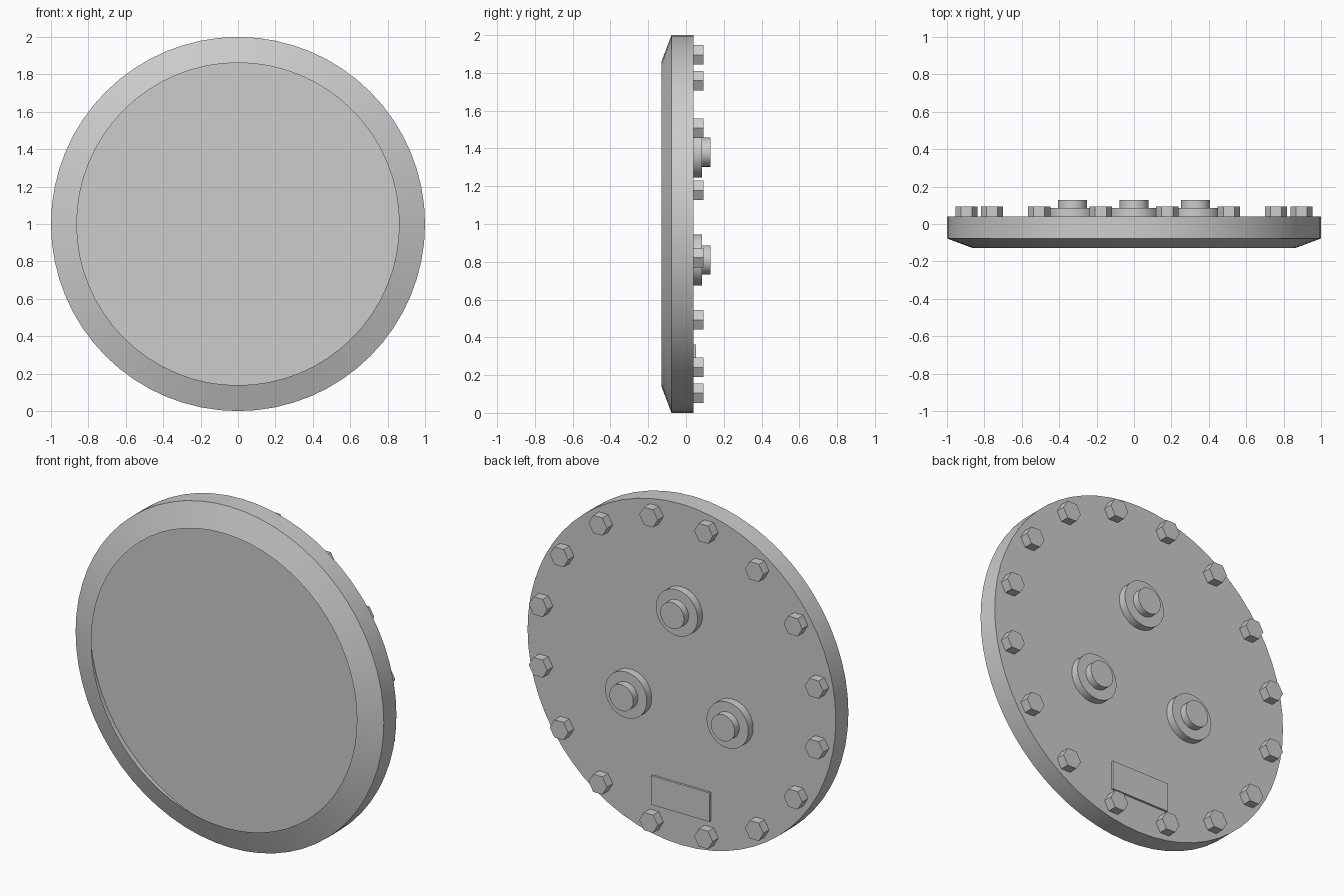
import bpy
from math import cos, sin, pi, radians
from mathutils import Matrix

cube = bpy.data.objects.get("Cube")
if cube:
    bpy.data.objects.remove(cube, do_unlink=True)

GREY = (0.604, 0.604, 0.604, 1)
steel = bpy.data.materials.new("grey_steel")
steel.use_nodes = True
steel.diffuse_color = GREY
steel.node_tree.nodes["Principled BSDF"].inputs["Base Color"].default_value = GREY

BACK = 0.04     # rear face of the cover
FRONT = -0.129  # front edge of the rim
CENTRE = 1.0    # height of the cover axis


def turned(name, profile, x=0, z=CENTRE, sides=48):
    """Solid of revolution about a y axis; profile is (radius, y), front to back."""
    verts, faces = [], []
    for r, y in profile:
        for i in range(sides):
            a = 2 * pi * i / sides
            verts.append((r * cos(a), y, r * sin(a)))
    for k in range(len(profile) - 1):
        for i in range(sides):
            j = (i + 1) % sides
            a, b = k * sides, (k + 1) * sides
            faces.append((a + i, b + i, b + j, a + j))
    faces.append(tuple(range(sides)))
    last = (len(profile) - 1) * sides
    faces.append(tuple(reversed(range(last, last + sides))))
    mesh = bpy.data.meshes.new(name)
    mesh.from_pydata(verts, [], faces)
    mesh.materials.append(steel)
    obj = bpy.data.objects.new(name, mesh)
    obj.location = (x, 0, z)
    bpy.context.collection.objects.link(obj)
    bpy.ops.object.select_all(action='DESELECT')
    obj.select_set(True)
    bpy.context.view_layer.objects.active = obj
    bpy.ops.object.shade_smooth_by_angle(angle=radians(15))


# Hollow cover: inner floor and wall, thin lip, bevelled rim, flat back
turned("cover", [(0.986, BACK - 0.004), (0.986, -0.073), (0.862, FRONT),
                 (1.0, -0.077), (1.0, BACK)], sides=64)

# Ring of hex bolts on the back
for n in range(16):
    a = 2 * pi * (n + 0.5) / 16
    turned(f"bolt_{n + 1}", [(0.06, BACK - 0.002), (0.06, 0.093)],
           0.913 * cos(a), CENTRE + 0.913 * sin(a), sides=6)

# Three stepped bosses, one at the top
for n in range(3):
    a = pi / 2 + 2 * pi * n / 3
    turned(f"boss_{n + 1}",
           [(0.135, BACK - 0.002), (0.135, 0.086), (0.077, 0.086), (0.077, 0.129)],
           0.38 * cos(a), CENTRE + 0.38 * sin(a))

# Blank plate low on the back
bpy.ops.mesh.primitive_cube_add(size=1)
plate = bpy.context.object
plate.name = "plate"
plate.data.transform(Matrix.Diagonal((0.38, 0.014, 0.17, 1)))
plate.location = (0, BACK + 0.006, 0.277)
plate.data.materials.append(steel)
